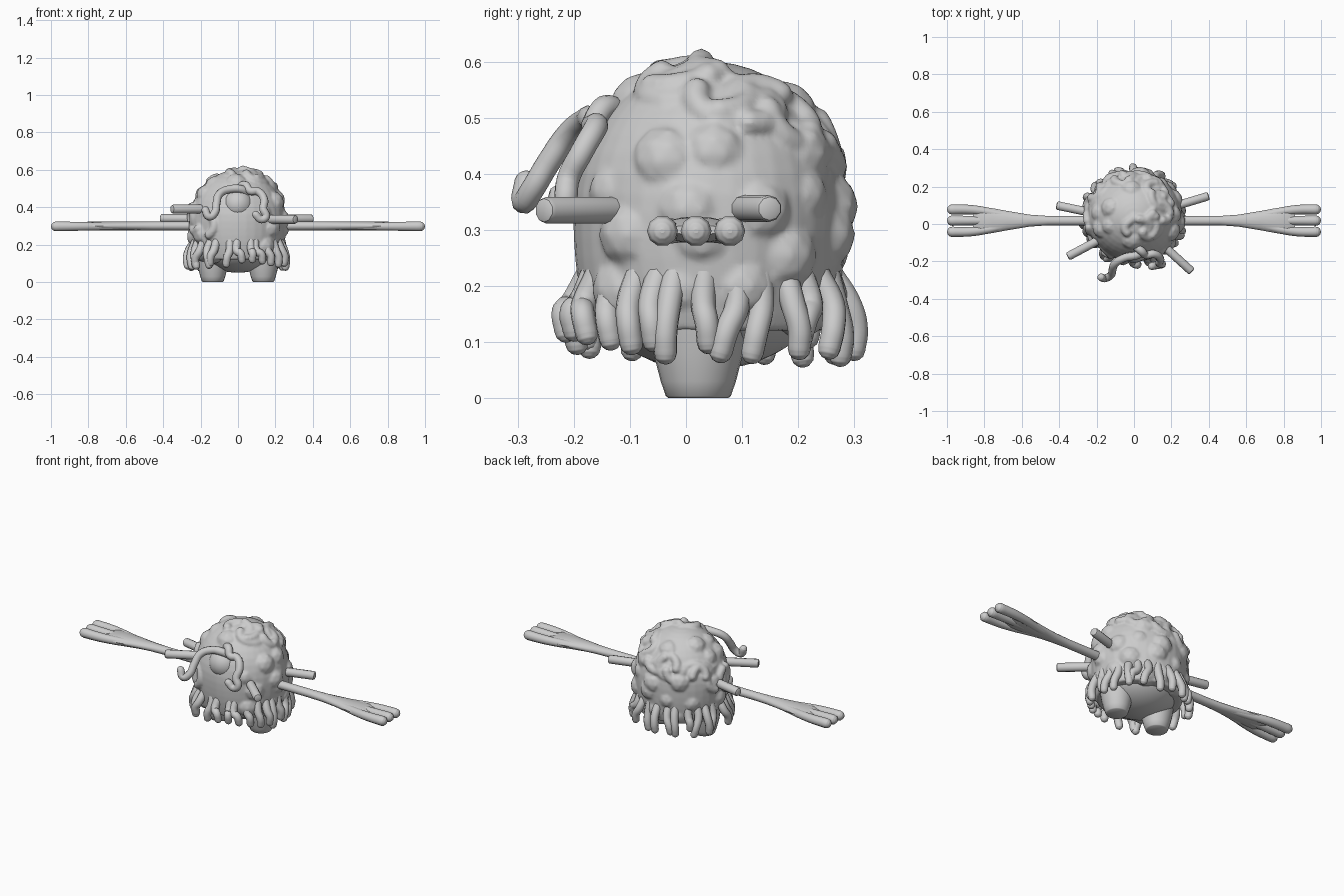
import bpy, bmesh, math, random
from math import sin, cos, pi, radians
from mathutils import Vector, Matrix

random.seed(5)
cube = bpy.data.objects.get("Cube")
if cube:
    bpy.data.objects.remove(cube)

grey = bpy.data.materials.new("plain grey")
grey.use_nodes = True
COLOUR = (0.6, 0.6, 0.6, 1)
grey.diffuse_color = COLOUR
grey.node_tree.nodes["Principled BSDF"].inputs["Base Color"].default_value = COLOUR

CENTRE = Vector((0, 0.042, 0.325))
RADII = Vector((0.258, 0.243, 0.275))


def skin(az, el, out=0.0):
    """Point on the coat; az 0 faces the front, 90 the left side. The lower half is fuller."""
    a, e = radians(az), radians(el)
    c = cos(e) if e > 0 else cos(e * 0.6)
    d = Vector((c * sin(a), -c * cos(a), sin(e)))
    p = CENTRE + Vector(d[i] * RADII[i] for i in range(3))
    return p + d * out


def facing(az):
    return abs((az + 180) % 360 - 180)


def loft(bm, sections):
    """Skin a closed tube through rings of points and cap both ends."""
    rings = [[bm.verts.new(p) for p in s] for s in sections]
    n = len(rings[0])
    faces = [bm.faces.new((a[i], a[(i + 1) % n], b[(i + 1) % n], b[i]))
             for a, b in zip(rings, rings[1:]) for i in range(n)]
    faces += [bm.faces.new(rings[0]), bm.faces.new(rings[-1])]
    bmesh.ops.recalc_face_normals(bm, faces=faces)


def ball(bm, p, r, scale=(1, 1, 1), detail=2):
    m = Matrix.Translation(p) @ Matrix.Diagonal((*scale, 1))
    bmesh.ops.create_icosphere(bm, subdivisions=detail, radius=r, matrix=m)


def finish(name, bm, angle=40):
    mesh = bpy.data.meshes.new(name)
    bm.to_mesh(mesh)
    bm.free()
    obj = bpy.data.objects.new(name, mesh)
    bpy.context.collection.objects.link(obj)
    mesh.materials.append(grey)
    bpy.ops.object.select_all(action='DESELECT')
    obj.select_set(True)
    bpy.context.view_layer.objects.active = obj
    bpy.ops.object.shade_smooth_by_angle(angle=radians(angle))
    return obj


def tubes(name, paths, radius, taper=1.0):
    """Smooth tubes with rounded tips through the given paths."""
    cu = bpy.data.curves.new(name, 'CURVE')
    cu.dimensions = '3D'
    cu.bevel_depth = radius
    cu.bevel_resolution = 3
    cu.resolution_u = 5
    cu.use_fill_caps = True
    for path in paths:
        pts = [Vector(p) for p in path]
        n = len(pts)
        sizes = [1 + (taper - 1) * i / (n - 1) for i in range(n)]
        end = pts[-1].copy()
        last = (end - pts[-2]).normalized() * radius * taper
        for along, size in ((0.5, 0.87), (0.85, 0.53), (0.98, 0.15)):
            pts.append(end + last * along)
            sizes.append(taper * size)
        sp = cu.splines.new('BEZIER')
        sp.bezier_points.add(len(pts) - 1)
        for bp, p, s in zip(sp.bezier_points, pts, sizes):
            bp.co = p
            bp.handle_left_type = bp.handle_right_type = 'AUTO'
            bp.radius = s
    obj = bpy.data.objects.new(name, cu)
    bpy.context.collection.objects.link(obj)
    cu.materials.append(grey)


# Shaggy coat: a rounded shell, broad lumps and curled locks fused into one skin
bm = bmesh.new()
loft(bm, [[skin(i * 10, el) for i in range(36)] for el in range(-48, 90, 8)])
for row, el in enumerate((-38, -14, 8, 30, 54)):
    count = round((13 if el < -30 else 10) * cos(radians(el)))
    for k in range(count):
        az = (k + 0.5 * (row % 2)) * 360 / count + random.uniform(-9, 9)
        if facing(az) > 34 or el > 50:
            ball(bm, skin(az, el + random.uniform(-6, 6), -0.042),
                 random.uniform(0.055, 0.068))
for k in range(28):
    az, el = k * 137.5, -16 + 96 * ((k * 0.618) % 1)
    if facing(az) < 36 and el < 48:
        continue
    start, turn = random.uniform(0, 2 * pi), random.choice((-1, 1))
    spread = 1 / max(0.3, cos(radians(el)))
    for s in range(18):
        t = start + turn * s * 0.18
        ball(bm, skin(az + 15 * spread * cos(t), el + 13 * sin(t), 0.001 - s * 0.0014), 0.025)
coat = finish("shaggy_coat", bm)
fuse = coat.modifiers.new("fuse", 'REMESH')
fuse.mode = 'VOXEL'
fuse.voxel_size = 0.007
fuse.use_smooth_shade = True
soften = coat.modifiers.new("soften", 'SMOOTH')
soften.factor = 0.5
soften.iterations = 3

# Smooth belly showing beneath the coat
bm = bmesh.new()
ball(bm, (0, 0.035, 0.2), 1, (0.225, 0.21, 0.15), 4)
finish("belly", bm)

# Fringe tips hanging from the hem, a little shorter in front
fringe = []
for k in range(28):
    az = k * 360 / 28 + random.uniform(-4, 4)
    a = radians(az)
    tip = random.uniform(0.075, 0.11) + 0.015 * max(0, cos(a)) ** 4
    d = Vector((sin(a) * 1.03, -cos(a) * 0.98, 0))
    sway = Vector((cos(a), sin(a), 0)) * random.uniform(-0.025, 0.025)
    reach = 0.246 + random.uniform(-0.005, 0.018)
    hub = Vector((0, 0.04, 0))
    fringe.append([skin(az, -24, -0.02),
                   hub + d * (reach - 0.005) + Vector((0, 0, 0.165)),
                   hub + d * (reach + 0.006) + sway + Vector((0, 0, tip + 0.035)),
                   hub + d * (reach + 0.002) + sway * 1.4 + Vector((0, 0, tip))])
tubes("fringe_locks", fringe, 0.023, 0.9)

# Smooth round face beneath the forelocks
bm = bmesh.new()
ball(bm, (0, -0.125, 0.415), 0.083, detail=3)
finish("round_face", bm)

# Two long curling forelocks framing the face
tubes("forelocks", [
    [(0.05, -0.14, 0.47), (0.02, -0.165, 0.495), (-0.05, -0.18, 0.495), (-0.1, -0.21, 0.47),
     (-0.115, -0.245, 0.42), (-0.125, -0.275, 0.37), (-0.155, -0.29, 0.35),
     (-0.175, -0.285, 0.385)],
    [(0.01, -0.12, 0.51), (0.04, -0.145, 0.518), (0.065, -0.165, 0.487), (0.105, -0.16, 0.485),
     (0.14, -0.185, 0.44), (0.135, -0.21, 0.39), (0.15, -0.215, 0.35),
     (0.125, -0.22, 0.335), (0.095, -0.225, 0.36)],
], 0.022, 0.95)

# Stubby flared legs
for side, name in ((1, "left_leg"), (-1, "right_leg")):
    bm = bmesh.new()
    loft(bm, [[(side * 0.135 + r * cos(t * pi / 12), 0.022 + r * sin(t * pi / 12), z)
               for t in range(24)]
              for z, r in ((0, 0.053), (0.004, 0.058), (0.03, 0.067), (0.08, 0.08), (0.13, 0.088))])
    finish(name, bm, 60)

# Long thin arms that flare into flat three-fingered hands
for side, name in ((1, "left"), (-1, "right")):
    bm = bmesh.new()
    loft(bm, [[(side * x, 0.018 + w * cos(t * pi / 8), 0.3 + h * sin(t * pi / 8))
               for t in range(16)]
              for x, w, h in ((0.18, 0.025, 0.024), (0.46, 0.025, 0.023), (0.56, 0.032, 0.023),
                              (0.68, 0.052, 0.024), (0.76, 0.067, 0.024), (0.82, 0.074, 0.022),
                              (0.86, 0.06, 0.008))])
    finish(name + "_arm", bm)
    tubes(name + "_fingers", [
        [(side * x, 0.018 + f * y, 0.298)
         for x, y in ((0.58, 0.008), (0.7, 0.03), (0.8, 0.05), (0.88, 0.059), (0.972, 0.06))]
        for f in (-1, 0, 1)], 0.019, 1.45)

# Horizontal pegs poking out of the coat
for i, (a, b) in enumerate((
        ((0.14, -0.1, 0.335), (0.31, -0.255, 0.335)),
        ((0.2, 0.09, 0.338), (0.4, 0.15, 0.338)),
        ((-0.14, -0.06, 0.39), (-0.355, -0.175, 0.39)),
        ((-0.2, 0.055, 0.34), (-0.415, 0.1, 0.34)))):
    a, b = Vector(a), Vector(b)
    bm = bmesh.new()
    m = Matrix.Translation((a + b) / 2) @ (b - a).to_track_quat('Z', 'Y').to_matrix().to_4x4()
    bmesh.ops.create_cone(bm, cap_ends=True, segments=10, radius1=0.024, radius2=0.024,
                          depth=(b - a).length, matrix=m)
    rim = [e for e in bm.edges if all((v.co - b).length < 0.03 for v in e.verts)]
    bmesh.ops.bevel(bm, geom=rim, offset=0.01, segments=2, profile=0.5, affect='EDGES')
    finish("peg_%d" % (i + 1), bm)
